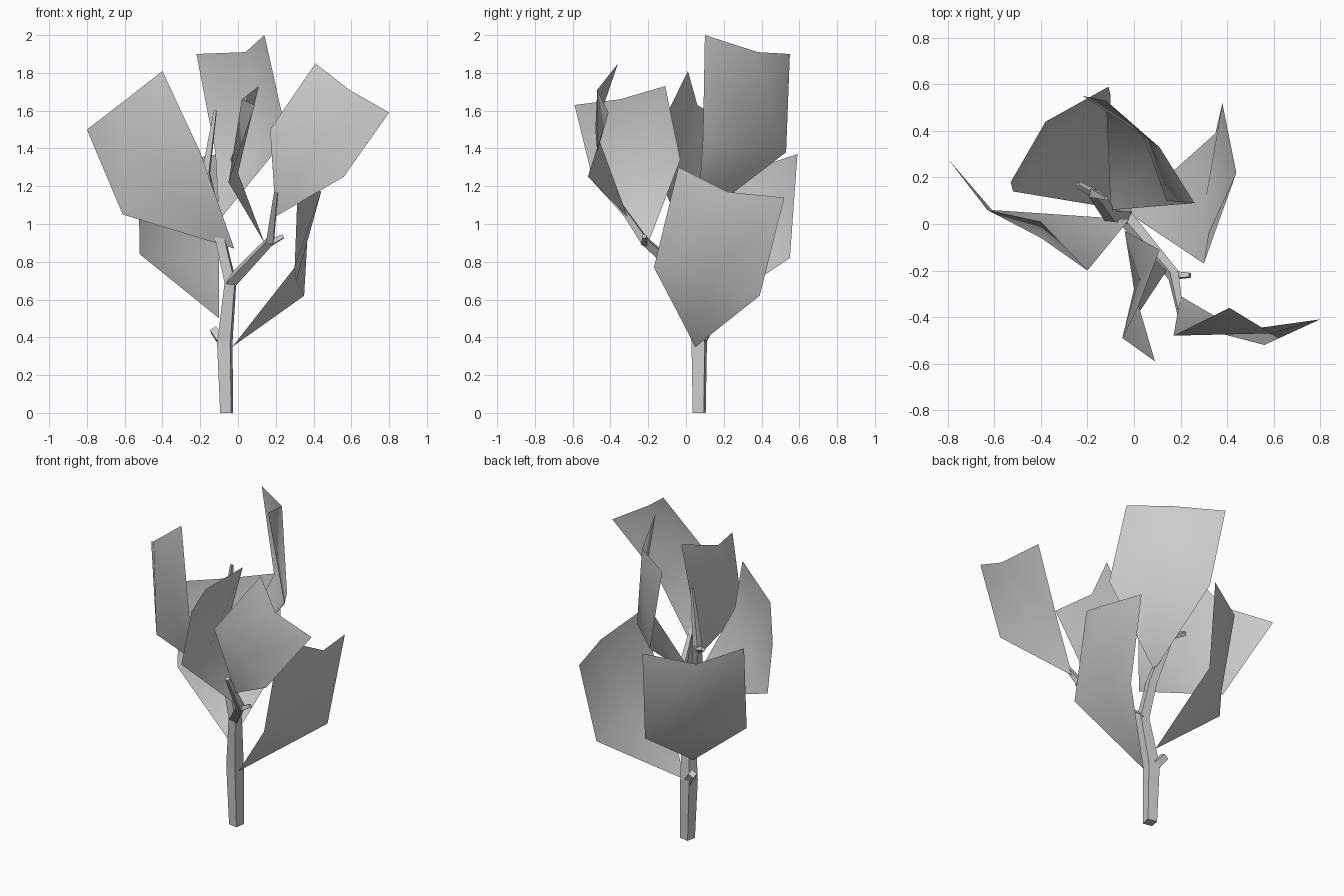
import bpy
import math
from mathutils import Vector


def make_object(name, verts, faces, smooth=False):
    mesh = bpy.data.meshes.new(name)
    mesh.from_pydata(verts, [], faces)
    mesh.update()
    for p in mesh.polygons:
        p.use_smooth = smooth
    ob = bpy.data.objects.new(name, mesh)
    bpy.context.collection.objects.link(ob)
    return ob


def limb(name, path, radii, turn=35):
    """Four-sided tapered tube along a path, closed at both ends."""
    pts = [Vector(p) for p in path]
    n = len(pts)
    verts, faces = [], []
    for i, (p, r) in enumerate(zip(pts, radii)):
        d = (pts[min(i + 1, n - 1)] - pts[max(i - 1, 0)]).normalized()
        if i == 0 and p.z == 0:
            d = Vector((0, 0, 1))
        u = (Vector((1, 0, 0)) - d * d.x).normalized()
        v = d.cross(u)
        for k in range(4):
            a = math.radians(turn + 90 * k)
            verts.append(p + r * (math.cos(a) * u + math.sin(a) * v))
    for i in range(n - 1):
        for k in range(4):
            a, b = 4 * i + k, 4 * i + (k + 1) % 4
            faces.append((a, b, b + 4, a + 4))
    faces += [(3, 2, 1, 0), tuple(range(4 * n - 4, 4 * n))]
    return make_object(name, verts, faces)


def leaf(name, base, mid, tip):
    """Folded leaf: one base point, three middle points, three tip points."""
    faces = [(0, 2, 1), (0, 3, 2), (1, 2, 5, 4), (2, 3, 6, 5)]
    return make_object(name, [base] + mid + tip, faces, True)


# Trunk and forked branches
fork = (-0.04, 0.03, 0.69)
limb("trunk", [(-0.06, 0.07, 0), (-0.07, 0.07, 0.37), fork], [0.042, 0.05, 0.038])
limb("left_branch", [fork, (-0.10, 0.035, 0.95), (-0.17, 0.13, 1.27), (-0.12, 0.11, 1.60)],
     [0.038, 0.034, 0.027, 0.010])
limb("right_branch", [fork, (0.17, -0.22, 0.91), (0.20, -0.39, 1.16)],
     [0.036, 0.028, 0.014])

# Short twig stubs
limb("trunk_stub", [(-0.07, 0.07, 0.36), (-0.13, 0.12, 0.44)], [0.036, 0.026])
limb("left_stub", [(-0.17, 0.13, 1.24), (-0.24, 0.17, 1.27)], [0.02, 0.015])
limb("right_stub", [(0.17, -0.22, 0.90), (0.24, -0.22, 0.935)], [0.022, 0.014])

# Leaves
leaf("left_leaf", (-0.02, 0.02, 0.87),
     [(-0.61, 0.06, 1.05), (-0.40, -0.06, 1.22), (-0.20, -0.20, 1.38)],
     [(-0.80, 0.28, 1.50), (-0.63, 0.06, 1.63), (-0.40, 0.01, 1.81)])
leaf("right_upper_leaf", (0.20, -0.31, 1.04),
     [(0.17, -0.48, 1.50), (0.37, -0.47, 1.38), (0.56, -0.52, 1.25)],
     [(0.41, -0.36, 1.85), (0.59, -0.47, 1.71), (0.80, -0.41, 1.59)])
leaf("front_leaf", (0.14, -0.20, 0.90),
     [(-0.05, -0.49, 1.22), (0.00, -0.28, 1.27), (-0.04, -0.03, 1.34)],
     [(0.09, -0.59, 1.63), (0.02, -0.35, 1.66), (0.11, -0.11, 1.73)])
leaf("back_upper_leaf", (-0.10, 0.06, 1.02),
     [(-0.12, 0.53, 1.38), (0.11, 0.33, 1.40), (0.26, 0.09, 1.46)],
     [(-0.22, 0.55, 1.90), (0.04, 0.38, 1.91), (0.14, 0.10, 2.00)])
leaf("back_lower_leaf", (-0.10, 0.07, 0.50),
     [(-0.10, 0.55, 0.82), (-0.34, 0.37, 0.83), (-0.52, 0.14, 0.84)],
     [(-0.11, 0.59, 1.37), (-0.38, 0.44, 1.32), (-0.53, 0.18, 1.36)])
leaf("right_lower_leaf", (-0.03, 0.05, 0.35),
     [(0.30, -0.17, 0.77), (0.31, 0.12, 0.70), (0.35, 0.39, 0.62)],
     [(0.32, -0.04, 1.30), (0.44, 0.22, 1.17), (0.38, 0.52, 1.14)])
